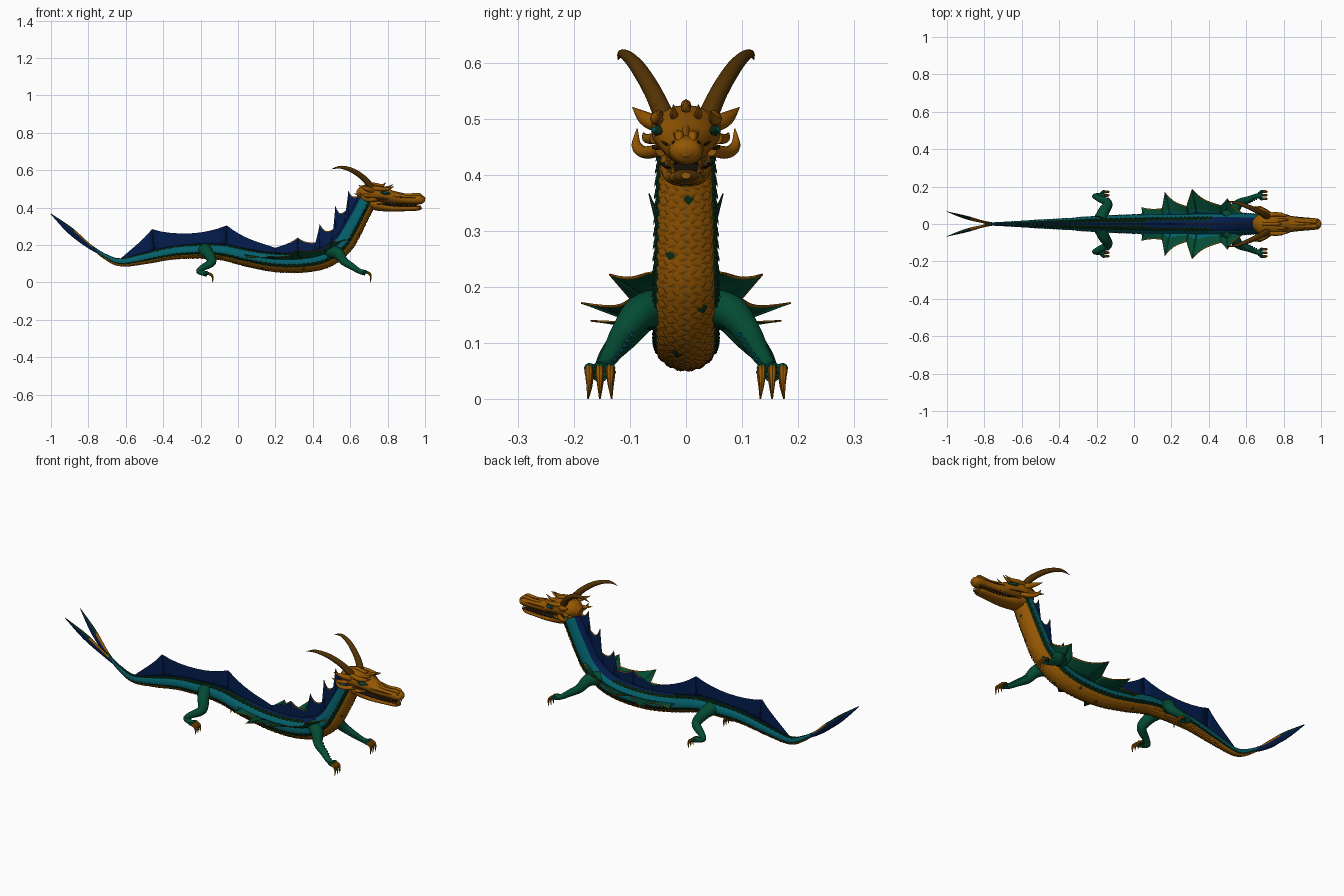
import bpy, math
from mathutils import Vector

if "Cube" in bpy.data.objects:
    bpy.data.objects.remove(bpy.data.objects["Cube"])


def material(name, *rgb):
    m = bpy.data.materials.new(name)
    m.use_nodes = True
    m.diffuse_color = (*rgb, 1)
    bsdf = m.node_tree.nodes["Principled BSDF"]
    bsdf.inputs["Base Color"].default_value = (*rgb, 1)
    bsdf.inputs["Roughness"].default_value = 0.7
    return m


GOLD = material("golden scale", 0.30, 0.095, 0.001)
HORN = material("horn brown", 0.085, 0.032, 0.001)
TEAL = material("teal", 0.001, 0.115, 0.145)
DARK = material("dark green", 0.003, 0.028, 0.010)
BLUE = material("fin blue", 0.001, 0.012, 0.075)
GREEN = material("leg green", 0.001, 0.070, 0.034)
BLACK = material("mouth black", 0.008, 0.005, 0.003)
IVORY = material("ivory", 0.40, 0.30, 0.16)


def sample(keys, u):
    """Smooth interpolation through the keys at position u."""
    n = len(keys) - 1
    i = min(int(u), n - 1)
    t = u - i
    a, b, c, d = (keys[max(0, min(n, i + k))] for k in (-1, 0, 1, 2))
    return [0.5 * (2 * q + (r - p) * t + (2 * p - 5 * q + 4 * r - s) * t * t
                   + (3 * q - p - 3 * r + s) * t ** 3) for p, q, r, s in zip(a, b, c, d)]


def frame(keys, u):
    """Centre, normal, side and radii across the path."""
    n = len(keys) - 1
    s = sample(keys, u)
    p0, p1 = sample(keys, max(0, u - .05)), sample(keys, min(n, u + .05))
    t = (Vector(p1[:3]) - Vector(p0[:3])).normalized()
    normal = t.cross(Vector((0, 1, 0))).normalized()
    return Vector(s[:3]), normal, normal.cross(t), max(s[3], .0005), max(s[-1], .0005)


def build(name, verts, faces, mats, index, mirror=False, thick=0):
    mesh = bpy.data.meshes.new(name)
    mesh.from_pydata(verts, [], faces)
    for m in mats:
        mesh.materials.append(m)
    mesh.polygons.foreach_set("material_index", index)
    ob = bpy.data.objects.new(name, mesh)
    bpy.context.collection.objects.link(ob)
    if thick:
        mod = ob.modifiers.new("Thickness", 'SOLIDIFY')
        mod.thickness, mod.offset, mod.material_offset = thick, 0, 1
    if mirror:
        mod = ob.modifiers.new("Mirror", 'MIRROR')
        mod.use_axis = (False, True, False)
    bpy.ops.object.select_all(action='DESELECT')
    ob.select_set(True)
    bpy.context.view_layer.objects.active = ob
    bpy.ops.object.shade_smooth_by_angle(angle=math.radians(40))


def tubes(name, paths, mats, mirror=False, segs=12, steps=6, rule=lambda d, u: 0):
    """Tapered tubes; each key is x, y, z, half width and optional half height."""
    verts, faces, index = [], [], []
    for keys in paths:
        base, rings = len(verts), (len(keys) - 1) * steps + 1
        for r in range(rings):
            c, n, s, w, h = frame(keys, r / steps)
            for k in range(segs):
                a = math.tau * k / segs
                verts.append(c + n * h * math.cos(a) + s * w * math.sin(a))
        for r in range(rings - 1):
            for k in range(segs):
                q, k2 = base + r * segs, (k + 1) % segs
                faces.append((q + k, q + k2, q + segs + k2, q + segs + k))
                index.append(rule(abs((k + .5) * 360 / segs - 180), r / steps))
        faces.append([base + k for k in reversed(range(segs))])
        faces.append([base + (rings - 1) * segs + k for k in range(segs)])
        index += [0, 0]
    build(name, verts, faces, mats, index, mirror)


# Body, tail and neck: x, y, z, half width, half height
BODY = [(-.80, 0, .205, .006, .006), (-.72, 0, .145, .010, .013), (-.63, 0, .108, .015, .021),
        (-.50, 0, .128, .023, .029), (-.35, 0, .158, .031, .034), (-.20, 0, .168, .042, .038),
        (-.08, 0, .162, .047, .042), (.05, 0, .133, .052, .046), (.20, 0, .109, .054, .051),
        (.35, 0, .109, .057, .054), (.47, 0, .136, .058, .055), (.56, 0, .205, .058, .055),
        (.61, 0, .285, .056, .053), (.655, 0, .37, .054, .050), (.69, 0, .44, .050, .048),
        (.72, 0, .49, .040, .035)]


def band(d, u):
    """Colour band from the angle above the belly line: 180 is the back."""
    crest = 140 if u > 9.6 else 160 if u > 7 else 170
    return 0 if d < 65 else 1 if d < 85 else 2 if d < 140 else 1 if d < crest else 3


BODY_MATS = [GOLD, DARK, TEAL, BLUE]
tubes("body", [BODY], BODY_MATS, segs=36, steps=8, rule=band)

# Overlapping scales on the belly and the dark bands
verts, faces, index = [], [], []
u, row = .8, 0
while u < 14.2:
    c, n, s, w, h = frame(BODY, u)
    length = (Vector(sample(BODY, u + .1)[:3]) - c).length / .1
    du = .018 / length
    for k in range(36):
        deg = k * 10 + 5 * (row % 2)
        kind = band(abs(deg - 180), u)
        if kind > 1 or (kind == 0 and k % 2 == 0):
            continue
        half = math.radians(11 if kind == 0 else 5)
        if (row * 7 + k * 5) % 43 == 0:
            kind = 1
        a0, at = math.radians(deg), len(verts)
        for v, a, lift in ((.6, 0, -.001), (0, -1, .001), (-.5, 0, .004), (0, 1, .001), (0, 0, .0035)):
            c, n, s, w, h = frame(BODY, u + v * du)
            a = a0 + a * half
            lift *= min(1, w / .04)
            verts.append(c + n * (h + lift) * math.cos(a) + s * (w + lift) * math.sin(a))
        faces += [(at + i, at + (i + 1) % 4, at + 4) for i in range(4)]
        index += [kind] * 4
    u += du * .7
    row += 1
build("body_scales", verts, faces, BODY_MATS, index)


def fin(name, keys, inner, outer, lateral, rim_from):
    """Webbed fin rooted on the body; keys are body position, tip x, y, z and sag."""
    verts, faces, index, rays = [], [], [], []

    def root(u):
        c, n, s, w, h = frame(BODY, u)
        return c + (s * w * .85 + n * h * .3 if lateral else n * h * .8)
    for a, b in zip(keys, keys[1:]):
        for i in range(9):
            t = i / 8
            u = a[0] + (b[0] - a[0]) * t
            tip = Vector(a[1:4]).lerp(Vector(b[1:4]), t)
            r = root(u)
            tip = tip.lerp(r, a[4] * 4 * t * (1 - t))
            at = len(verts)
            rim = max(.5, 1 - .005 / max((tip - r).length, .001))
            verts += [r, r.lerp(tip, .25), r.lerp(tip, rim), tip]
            if i:
                faces += [(at + j - 4, at + j, at + j + 1, at + j - 3) for j in range(3)]
                index += [0, 1, 3 if u > rim_from else 1]
    for k in keys[1:-1]:
        r = root(k[0])
        rays.append([(*r, .004), (*r.lerp(Vector(k[1:4]), .5), .003), (*k[1:4], .001)])
    # The underside takes the next slot, so its inner part matches the outer part
    build(name, verts, faces, [inner, outer, outer, GOLD, GOLD], index, mirror=lateral, thick=.003)
    tubes(name + "_rays", rays, [outer], mirror=lateral, segs=6, steps=3)


fin("back_fin", [(2, -.63, 0, .125, .1), (3.4, -.46, 0, .285, .33), (6.1, -.06, 0, .305, .2),
                 (8, .2, 0, .185, .1), (8.8, .32, 0, .24, .15), (9.5, .415, 0, .215, .05),
                 (9.8, .437, 0, .312, .2), (10.5, .51, 0, .285, .05), (10.9, .52, 0, .41, .2),
                 (11.9, .577, 0, .385, .05), (12.4, .59, 0, .49, .2), (13.8, .65, 0, .46, 0)],
    BLUE, BLUE, False, 8.6)
fin("side_fin", [(6.7, .06, .05, .14, 0), (7, .04, .09, .135, .15), (7.7, .15, .085, .135, 0),
                 (7.95, .165, .17, .14, .2), (8.6, .28, .095, .145, 0), (8.9, .31, .187, .172, .2),
                 (10, .465, .10, .18, 0), (10.3, .5, .137, .223, .2), (11.3, .58, .06, .225, 0)],
    TEAL, GREEN, True, 0)

# Forked tail blades with gold flecks at the root
tubes("tail_blade", [[(-.74, .002, .155, .004, .006), (-.81, .012, .205, .007, .014),
                      (-.90, .036, .28, .009, .018), (-1, .066, .366, .001, .002)]],
      [BLUE, DARK, GOLD], mirror=True,
      rule=lambda d, u: 2 if d < 60 and .6 < u < 1.8 else 1 if d < 60 else 0)

# Legs with toes and claws
LEGS = {"front": [(.49, .035, .165, .036), (.535, .08, .155, .031), (.565, .113, .115, .023),
                  (.61, .13, .085, .018), (.65, .147, .06, .014), (.68, .154, .052, .015)],
        "hind": [(-.18, .025, .175, .036), (-.16, .07, .155, .030), (-.14, .11, .11, .024),
                 (-.19, .138, .078, .017), (-.21, .15, .058, .013), (-.165, .153, .045, .015)]}
for label, path in LEGS.items():
    tubes(label + "_leg", [path], [GREEN], mirror=True, segs=16)
    x, y, z, r = path[-1]
    toes, claws = [], []
    for k in (-1, 0, 1):
        ty = y + k * .019
        toes.append([(x - .01, y + k * .008, z, .01), (x + .002, ty, z + .004, .009),
                     (x + .008, ty, z, .007)])
        claws.append([(x, ty, z + .004, .0075), (x + .022, ty, z - .004, .0075),
                      (x + .030, ty, z - .022, .005), (x + .028, ty + k * .002, .001, .001)])
    tubes(label + "_toes", toes, [GREEN], mirror=True, segs=8, steps=4)
    tubes(label + "_claws", claws, [GOLD], mirror=True, segs=8, steps=4)

# Teal studs along the forearms
studs = []
for i in range(7):
    px, py, pz, r = sample(LEGS["front"], 2 + i * .3)
    studs.append([(px + r * .7, py - r * .7, pz + .004, .001), (px + r * .8, py - r * .75, pz, .005),
                  (px + r * .9, py - r * .8, pz - .004, .001)])
tubes("forearm_studs", studs, [TEAL], mirror=True, segs=6, steps=2)

# Skull, jaw and mouth
tubes("skull", [[(.635, 0, .47, .02, .02), (.67, 0, .474, .055, .045), (.72, 0, .477, .062, .047),
                 (.78, 0, .468, .055, .04), (.84, 0, .452, .042, .033), (.91, 0, .444, .031, .026),
                 (.965, 0, .444, .031, .026), (.99, 0, .442, .025, .02), (1, 0, .44, .008, .008)]],
      [GOLD], segs=20)
tubes("lower_jaw", [[(.69, 0, .43, .045, .03), (.75, 0, .413, .046, .03), (.82, 0, .397, .039, .018),
                     (.90, 0, .395, .032, .014), (.96, 0, .397, .027, .013), (.982, 0, .399, .008, .006)]],
      [GOLD, HORN], segs=20, rule=lambda d, u: 1 if u > 4 or d > 120 else 0)
tubes("mouth", [[(.74, 0, .42, .048, .010), (.84, 0, .414, .037, .010), (.96, 0, .414, .025, .009)]], [BLACK])
teeth = []
for i in range(9):
    x, y = .82 + i * .018, .035 - i * .0013
    teeth.append([(x, y, .426, .004), (x, y, .408, .0005)])
    teeth.append([(x + .009, y - .002, .404, .004), (x + .009, y - .002, .42, .0005)])
tubes("back_teeth", teeth[:4], [IVORY], mirror=True, segs=6, steps=1)
tubes("front_teeth", teeth[4:], [GOLD], mirror=True, segs=6, steps=1)

# Horns, cheek frills, brows and crest
tubes("horn", [[(.72, .035, .495, .019), (.68, .06, .55, .016), (.615, .09, .597, .013),
                (.55, .113, .616, .008), (.5, .121, .606, .001)]], [HORN], mirror=True)
tubes("cheek_frills", [
    [(.72, .05, .49, .014), (.69, .072, .50, .013), (.645, .095, .52, .001)],
    [(.74, .045, .445, .012), (.70, .072, .44, .011), (.67, .088, .452, .009), (.65, .087, .482, .001)],
    [(.70, .055, .465, .010), (.66, .07, .465, .008), (.62, .076, .475, .001)]],
    [GOLD], mirror=True)
tubes("brows", [
    [(.70, .045, .505, .012), (.76, .052, .50, .012), (.80, .048, .50, .008), (.835, .045, .513, .001)],
    [(.76, .02, .505, .008), (.80, .022, .508, .007), (.83, .022, .525, .001)],
    [(.82, .018, .478, .008), (.90, .014, .468, .007), (.965, .012, .47, .009), (.985, .012, .458, .003)]],
    [GOLD], mirror=True)
tubes("crest", [[(.68, 0, .515, .009), (.72, 0, .525, .009), (.77, 0, .518, .008), (.79, 0, .535, .001)],
                [(.80, 0, .49, .008), (.90, 0, .468, .006), (.95, 0, .464, .004)]], [GOLD])

# Dark creases along the muzzle and cheek
tubes("face_creases", [[(.82, .0445, .46, .001), (.88, .0355, .455, .003), (.95, .0315, .453, .001)],
                       [(.70, .06, .452, .001), (.75, .056, .449, .004), (.81, .046, .446, .001)]],
      [HORN], mirror=True, segs=8)

# Eyes and nostrils
tubes("eye_socket", [[(.755, .053, .481, .003), (.785, .050, .479, .010), (.815, .043, .475, .003)]],
      [DARK], mirror=True)
tubes("eye", [[(.774, .057, .480, .002), (.787, .0555, .480, .006), (.80, .052, .479, .002)]],
      [TEAL], mirror=True)
tubes("nostril", [[(.972, .021, .460, .001), (.982, .02, .455, .005), (.99, .018, .449, .001)]],
      [BLACK], mirror=True, segs=8)
